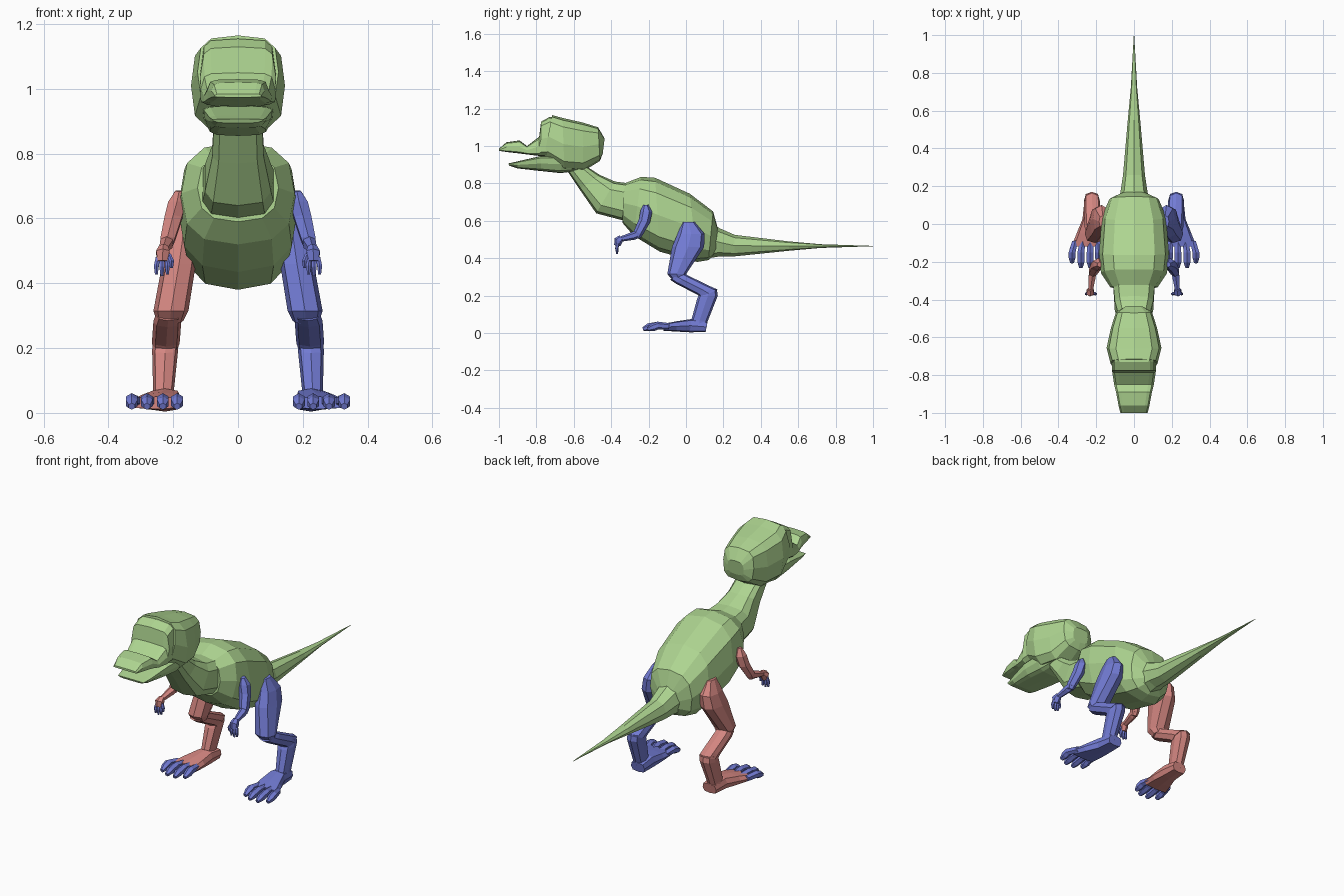
import bpy, bmesh, math
from mathutils import Vector


def material(name, rgb):
    m = bpy.data.materials.new(name)
    m.diffuse_color = (*rgb, 1)
    return m


GREEN = material("leaf green", (0.42, 0.66, 0.28))
RED = material("soft red", (0.66, 0.24, 0.22))
BLUE = material("soft blue", (0.17, 0.20, 0.66))


def power(v, e):
    return math.copysign(abs(v) ** e, v) if abs(v) > 1e-6 else 0.0


def loft(name, mat, stations, sides=12, e=0.75, taper=0.0):
    """Skin rings; each station is (upper y, z, lower y, z, centre x, half width)."""
    bm = bmesh.new()
    rings = []
    for ya, za, yb, zb, xc, hw in stations:
        mid = Vector((xc, (ya + yb) / 2, (za + zb) / 2))
        half = Vector((0, (ya - yb) / 2, (za - zb) / 2))
        ring = []
        for i in range(sides):
            a = 2 * math.pi * i / sides
            c, s = power(math.cos(a), e), power(math.sin(a), e)
            ring.append(bm.verts.new(mid + half * c + Vector((hw * s * (1 + taper * c), 0, 0))))
        rings.append(ring)
    for r, q in zip(rings, rings[1:]):
        for i in range(sides):
            j = (i + 1) % sides
            bm.faces.new((r[i], r[j], q[j], q[i]))
    bm.faces.new(rings[0])
    bm.faces.new(rings[-1])
    bmesh.ops.recalc_face_normals(bm, faces=bm.faces)
    me = bpy.data.meshes.new(name)
    bm.to_mesh(me)
    bm.free()
    me.materials.append(mat)
    ob = bpy.data.objects.new(name, me)
    bpy.context.collection.objects.link(ob)
    return ob


def tube(name, mat, points, sides=6):
    """Thin limb along points (x, y, z, radius)."""
    st = []
    for i, (x, y, z, r) in enumerate(points):
        p, q = points[max(i - 1, 0)], points[min(i + 1, len(points) - 1)]
        dy, dz = q[1] - p[1], q[2] - p[2]
        k = r / math.hypot(dy, dz)
        st.append((y - dz * k, z + dy * k, y + dz * k, z - dy * k, x, r))
    return loft(name, mat, st, sides, 1.0)


# torso, neck and tail
loft("body", GREEN, [
    (.17, .56, .165, .43, 0, .06), (.145, .65, .12, .39, 0, .13),
    (.02, .745, .06, .38, 0, .17), (-.165, .83, -.14, .435, 0, .185),
    (-.24, .835, -.28, .52, 0, .175), (-.33, .80, -.34, .59, 0, .125)])
loft("neck", GREEN, [
    (-.30, .80, -.31, .595, 0, .115), (-.38, .81, -.48, .64, 0, .105),
    (-.46, .845, -.57, .77, 0, .082), (-.53, .89, -.63, .86, 0, .078)], 10, .6)
loft("tail", GREEN, [
    (.12, .60, .12, .40, 0, .08), (.18, .56, .18, .41, 0, .07),
    (.26, .525, .26, .41, 0, .058), (.55, .49, .55, .44, 0, .033),
    (.72, .475, .72, .455, 0, .017), (1.0, .466, 1.0, .464, 0, .001)], 8, .9)

# head: skull, face with snout, and open lower jaw
loft("skull", GREEN, [
    (-.435, 1.04, -.445, .96, 0, .05), (-.47, 1.10, -.46, .92, 0, .095),
    (-.55, 1.125, -.55, .865, 0, .122), (-.66, 1.15, -.65, .87, 0, .145),
    (-.715, 1.165, -.76, .94, 0, .125)], 12, .6)
loft("face_and_snout", GREEN, [
    (-.68, 1.15, -.66, .95, 0, .11), (-.73, 1.155, -.70, .945, 0, .117),
    (-.775, 1.13, -.775, .945, 0, .117), (-.785, 1.05, -.785, .947, 0, .115),
    (-.85, 1.0, -.85, .955, 0, .105), (-.89, 1.03, -.89, .96, 0, .095),
    (-.96, 1.02, -.96, .968, 0, .082), (-1.0, .985, -1.0, .974, 0, .072)], 12, .4, -.06)
loft("lower_jaw", GREEN, [
    (-.50, .94, -.55, .87, 0, .085), (-.66, .95, -.67, .855, 0, .105),
    (-.775, .947, -.775, .866, 0, .102), (-.90, .918, -.90, .88, 0, .085),
    (-.95, .907, -.945, .895, 0, .075)], 12, .45, .16)

# limbs on both sides
for s, side, mat in ((1, "blue_side", BLUE), (-1, "red_side", RED)):
    # leg: thigh, shin, ankle
    loft(f"thigh_{side}", mat, [
        (-.02, .595, .045, .595, s * .165, .02), (-.045, .53, .10, .53, s * .172, .045),
        (-.075, .46, .097, .46, s * .182, .052), (-.10, .315, .0, .315, s * .207, .054),
        (-.065, .275, -.005, .295, s * .21, .042)], 8, .8)
    loft(f"shin_{side}", mat, [
        (-.085, .285, -.02, .325, s * .215, .038), (-.055, .265, .02, .303, s * .218, .043),
        (.06, .205, .13, .25, s * .222, .043), (.075, .19, .17, .232, s * .223, .042)], 8, .75)
    loft(f"ankle_{side}", mat, [
        (.075, .215, .165, .235, s * .223, .040), (.06, .185, .17, .20, s * .225, .040),
        (.03, .075, .115, .06, s * .23, .032), (.03, .03, .11, .03, s * .23, .035)], 8, .75)
    # foot and four toes
    loft(f"foot_{side}", mat, [
        (.115, .06, .105, .005, s * .222, .042), (.03, .075, .02, .004, s * .225, .048),
        (-.05, .063, -.05, .008, s * .238, .066), (-.12, .05, -.12, .012, s * .252, .08)], 8, .6)
    for i, (x0, x1, tip) in enumerate(((.193, .188, -.205), (.232, .232, -.23),
                                       (.272, .281, -.23), (.311, .328, -.205))):
        tube(f"toe_{i + 1}_{side}", BLUE, [
            (s * x0, -.09, .035, .018), (s * x1, -.15, .04, .021),
            (s * x1, tip + .03, .031, .021), (s * x1, tip, .02, .011)])
    # arm: upper arm, forearm, hand
    tube(f"upper_arm_{side}", mat, [
        (s * .182, -.215, .685, .014), (s * .188, -.212, .65, .032),
        (s * .20, -.222, .60, .031), (s * .217, -.255, .535, .026),
        (s * .22, -.262, .51, .017)])
    tube(f"forearm_{side}", mat, [
        (s * .217, -.245, .535, .02), (s * .222, -.28, .52, .022),
        (s * .23, -.35, .502, .014)])
    tube(f"hand_{side}", mat, [
        (s * .23, -.345, .51, .016), (s * .232, -.362, .495, .024),
        (s * .233, -.367, .468, .017)])
    # three fingers and a thumb
    for i, (x0, x1, z0, z1) in enumerate(((.219, .218, .48, .428), (.234, .235, .48, .423),
                                          (.247, .252, .48, .428), (.214, .205, .49, .448))):
        tube(f"finger_{i + 1}_{side}", BLUE, [
            (s * x0, -.365, z0, .008), (s * x1, -.37, (z0 + z1) / 2, .009),
            (s * x1, -.368, z1, .005)])
